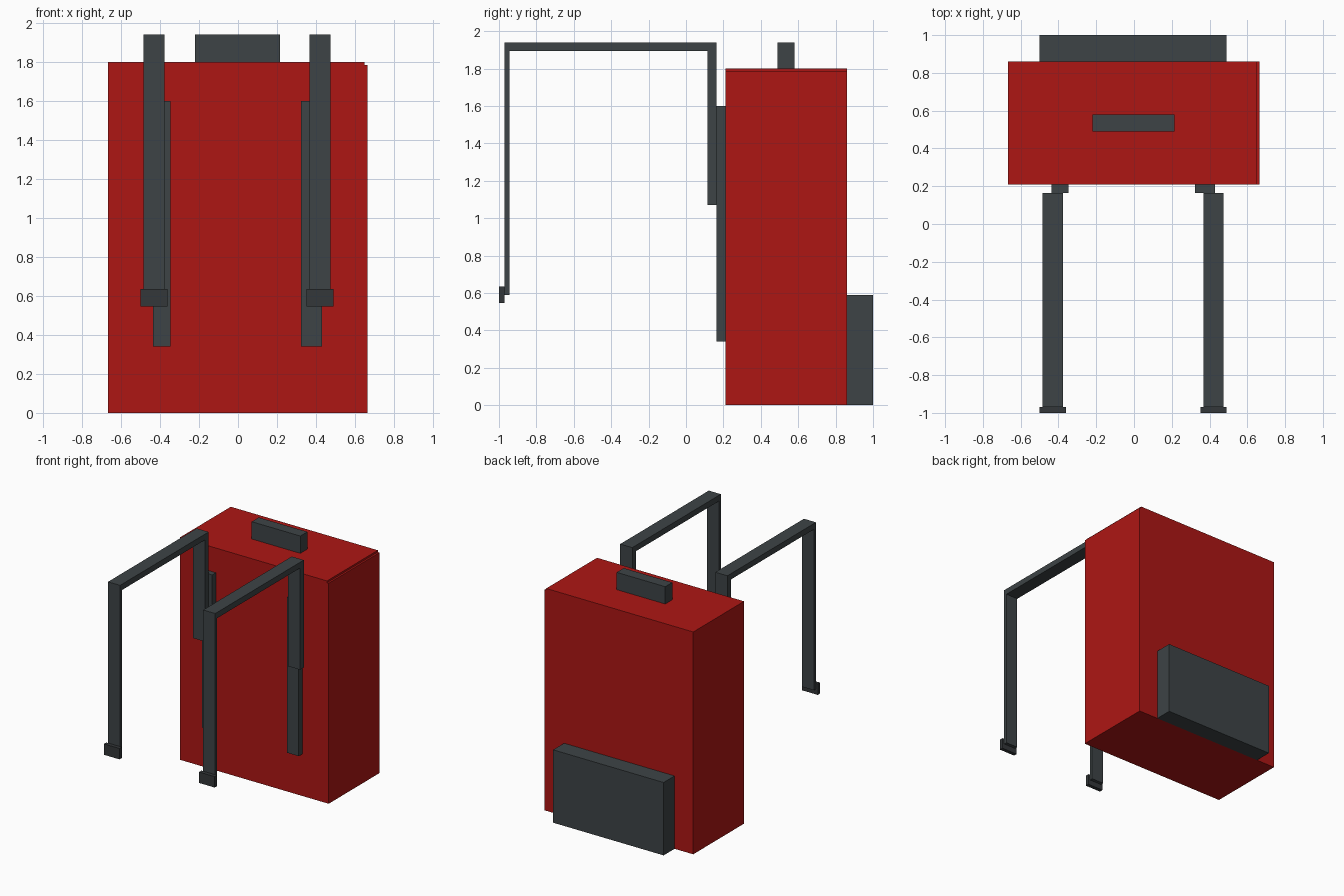
import bpy, bmesh

if "Cube" in bpy.data.objects:
    bpy.data.objects.remove(bpy.data.objects["Cube"])


def material(name, color):
    m = bpy.data.materials.new(name)
    m.diffuse_color = (*color, 1)
    m.use_nodes = True
    m.node_tree.nodes["Principled BSDF"].inputs["Base Color"].default_value = m.diffuse_color
    return m


RED = material("red_shell", (0.42, 0.008, 0.007))
DARK = material("dark_grey", (0.047, 0.057, 0.061))
BLACK = material("grip_grey", (0.033, 0.038, 0.041))


def prism(name, profile, axis, lo, hi, mat):
    """Extrude a flat profile along x (profile is y,z) or y (profile is x,z)."""
    bm = bmesh.new()
    pts = [(lo, a, b) if axis == "x" else (a, lo, b) for a, b in profile]
    face = bm.faces.new([bm.verts.new(p) for p in pts])
    new = bmesh.ops.extrude_face_region(bm, geom=[face])["geom"]
    shift = (hi - lo, 0, 0) if axis == "x" else (0, hi - lo, 0)
    bmesh.ops.translate(bm, vec=shift,
                        verts=[v for v in new if isinstance(v, bmesh.types.BMVert)])
    bmesh.ops.recalc_face_normals(bm, faces=bm.faces)
    mesh = bpy.data.meshes.new(name)
    bm.to_mesh(mesh)
    bm.free()
    mesh.materials.append(mat)
    obj = bpy.data.objects.new(name, mesh)
    bpy.context.collection.objects.link(obj)
    return obj


def box(name, x, y, z, mat):
    rect = [(x[0], z[0]), (x[1], z[0]), (x[1], z[1]), (x[0], z[1])]
    return prism(name, rect, "y", y[0], y[1], mat)


# Main pack, with a tiny step along its upper right edge
prism("pack_body", [(-0.667, 0), (0.665, 0), (0.665, 1.785), (0.65, 1.785),
                    (0.65, 1.80), (-0.667, 1.80)], "y", 0.21, 0.86, RED)

# Carry handle on top and pocket at the back
box("top_handle", (-0.22, 0.215), (0.49, 0.58), (1.80, 1.94), DARK)
box("back_pocket", (-0.50, 0.49), (0.86, 1.0), (0, 0.59), DARK)

# Straps and hooked arms on both sides
arm_profile = [(0.163, 1.07), (0.163, 1.94), (-0.97, 1.94), (-0.97, 0.59),
               (-0.944, 0.59), (-0.944, 1.893), (0.115, 1.893), (0.115, 1.07)]
for side, cx, strap in (("left", -0.431, (-0.437, -0.346)),
                        ("right", 0.421, (0.323, 0.43))):
    box(side + "_strap", strap, (0.163, 0.21), (0.34, 1.60), DARK)
    prism(side + "_arm", arm_profile, "x", cx - 0.054, cx + 0.054, DARK)
    box(side + "_arm_tip", (cx - 0.07, cx + 0.07), (-1.0, -0.97), (0.547, 0.635), BLACK)
